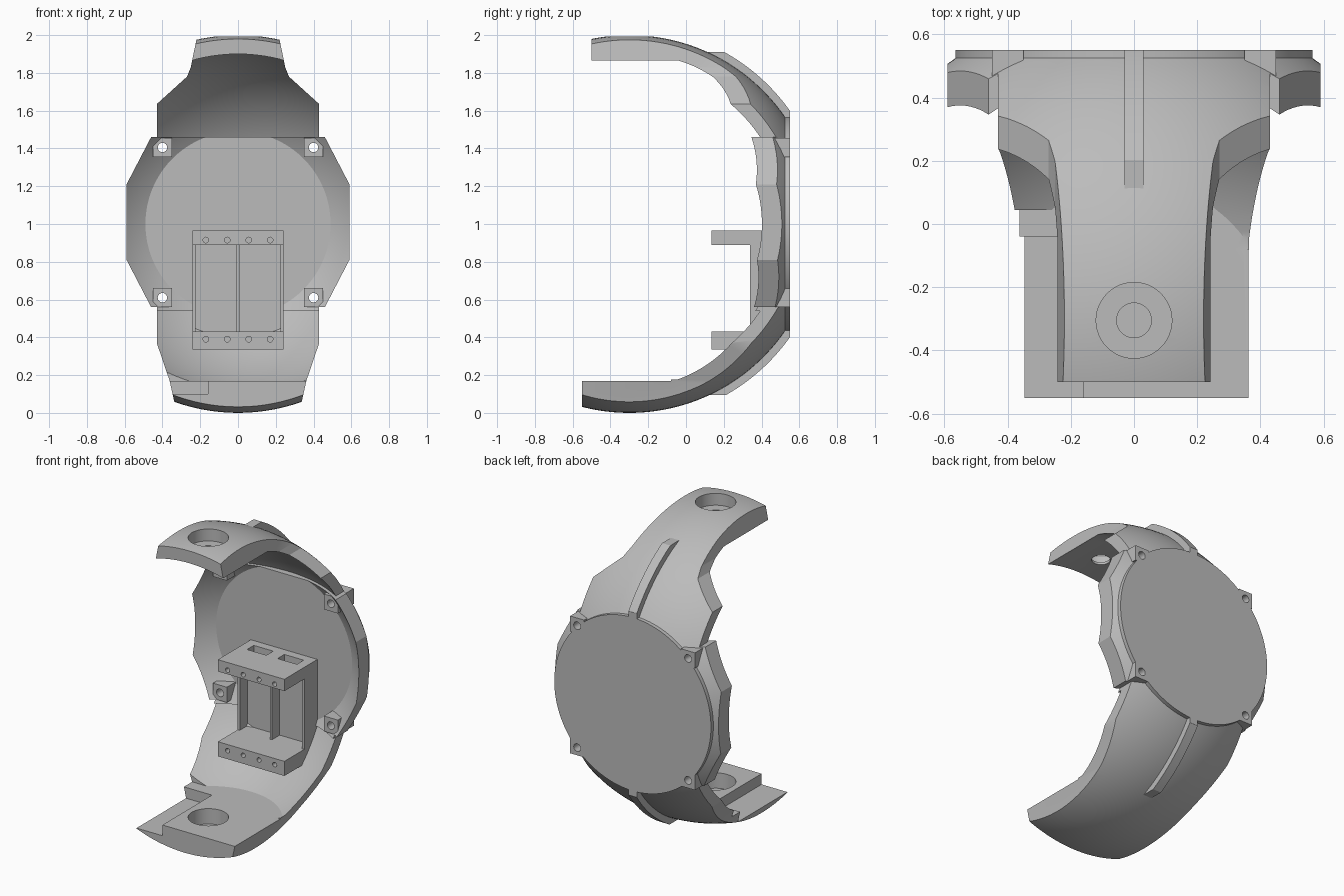
import bpy, bmesh, math
from mathutils import Vector

cube = bpy.data.objects.get("Cube")
if cube:
    bpy.data.objects.remove(cube, do_unlink=True)

CY, CZ = -0.30, 1.0          # centre of the spherical body
R_OUT, R_BORE = 1.0, 0.90
R_STRAP, R_WING = 0.936, 0.917   # inner radii of the straps and of the middle band
BACK, FLOOR = 0.55, 0.475    # outer and inner face of the back plate

grey = bpy.data.materials.new("plain_grey")
grey.use_nodes = True
GREY = (0.5, 0.5, 0.5, 1)
grey.diffuse_color = GREY
grey.node_tree.nodes["Principled BSDF"].inputs["Base Color"].default_value = GREY


def make(name, bm):
    bmesh.ops.recalc_face_normals(bm, faces=bm.faces)
    mesh = bpy.data.meshes.new(name)
    bm.to_mesh(mesh)
    bm.free()
    mesh.materials.append(grey)
    ob = bpy.data.objects.new(name, mesh)
    bpy.context.collection.objects.link(ob)
    return ob


def box(name, x0, x1, y0, y1, z0, z1):
    bm = bmesh.new()
    bmesh.ops.create_cube(bm, size=1)
    for v in bm.verts:
        v.co = ((x0 + x1) / 2 + v.co.x * (x1 - x0),
                (y0 + y1) / 2 + v.co.y * (y1 - y0),
                (z0 + z1) / 2 + v.co.z * (z1 - z0))
    return make(name, bm)


def prism(name, points, to_3d, depth):
    """Extrude a flat polygon along a vector."""
    bm = bmesh.new()
    face = bm.faces.new([bm.verts.new(to_3d(a, b)) for a, b in points])
    ext = bmesh.ops.extrude_face_region(bm, geom=[face])
    moved = [g for g in ext["geom"] if isinstance(g, bmesh.types.BMVert)]
    bmesh.ops.translate(bm, verts=moved, vec=Vector(depth))
    return make(name, bm)


def circle(r, n=48, a0=0.0, b0=0.0):
    return [(a0 + r * math.cos(math.tau * i / n), b0 + r * math.sin(math.tau * i / n))
            for i in range(n)]


def rod_y(name, x, z, r, y0, y1, n=24):
    return prism(name, circle(r, n, x, z), lambda a, b: (a, y0, b), (0, y1 - y0, 0))


def rod_z(name, x, y, r, z0, z1, n=48):
    return prism(name, circle(r, n, x, y), lambda a, b: (a, b, z0), (0, 0, z1 - z0))


def lathe(name, profile, n=128):
    """Spin (radius, y) points about the body's front-back axis."""
    bm = bmesh.new()
    rings = [[bm.verts.new((a, y, CZ + b)) for a, b in circle(r, n)] for r, y in profile]
    for lo, hi in zip(rings, rings[1:]):
        for i in range(n):
            j = (i + 1) % n
            bm.faces.new((lo[i], lo[j], hi[j], hi[i]))
    bm.faces.new(rings[0])
    bm.faces.new(rings[-1])
    return make(name, bm)


def arc(radius, y0, y1, n=36):
    """Points of a sphere's profile between two depths, even in angle."""
    t0, t1 = (math.acos((y - CY) / radius) for y in (y0, y1))
    ts = [t0 + (t1 - t0) * i / n for i in range(n + 1)]
    return [(radius * math.sin(t), CY + radius * math.cos(t)) for t in ts]


def boolean(target, tool, op="DIFFERENCE", keep=False):
    mod = target.modifiers.new("cut", "BOOLEAN")
    mod.operation, mod.object, mod.solver = op, tool, "EXACT"
    bpy.context.view_layer.objects.active = target
    bpy.ops.object.modifier_apply(modifier=mod.name)
    if not keep:
        bpy.data.objects.remove(tool, do_unlink=True)


def hollow(radius, y_end):
    """Bore that ends in a spherical bowl."""
    start = CY + math.sqrt(radius ** 2 - R_BORE ** 2)
    return lathe("hollow", [(R_BORE, -1.0)] + arc(radius, start, y_end))


# Shell: spherical body trimmed to the front outline
shell = lathe("body_shell", arc(R_OUT, -0.6, 0.525) + [(0.565, BACK)])
half = [(0.205, 2.05), (0.25, 1.83), (0.27, 1.78), (0.43, 1.635), (0.43, 1.46),
        (0.46, 1.46), (0.59, 1.21), (0.59, 0.81), (0.46, 0.56), (0.43, 0.56),
        (0.43, 0.37), (0.362, 0.17), (0.32, -0.02)]
outline = half + [(-x, z) for x, z in reversed(half)]
boolean(shell, prism("outline", outline, lambda a, b: (a, -0.55, b), (0, 1.2, 0)), "INTERSECT")

# Hollow it: thinner straps, thicker middle band, solid lower pad
strap_hollow = hollow(R_STRAP, 0.515)
boolean(strap_hollow, box("band", -1.2, 1.2, 0.0, 1, 0.54, 1.46))
for cavity in (strap_hollow, hollow(R_WING, FLOOR)):
    boolean(cavity, box("pad_keep", -1.2, 1.2, -1.2, 1, -0.2, 0.17))
    boolean(shell, cavity)

# Trims: lower pad flat, upper strap end, stepped notch on the right of the pad
boolean(shell, box("pad_flat", -0.7, 0.7, -1, -0.08, 0.17, 0.6))
boolean(shell, box("upper_end", -1, 1, -1, -0.5, 1.2, 2.3))
boolean(shell, box("notch_ledge", -0.7, -0.1, -1, 0.045, 0.17, 0.5))
boolean(shell, box("notch_step", -0.7, -0.16, -1, -0.04, 0.10, 0.4))

# Pivot holes: counterbored above, blind below
boolean(shell, rod_z("upper_counterbore", 0, -0.305, 0.12, 1.915, 2.2))
boolean(shell, rod_z("upper_bore", 0, -0.305, 0.055, 1.7, 2.1))
boolean(shell, rod_z("lower_pocket", 0, -0.305, 0.12, 0.07, 0.4))

# Corner mounts with screw holes through mount and shell
for side, x in (("left", 0.40), ("right", -0.40)):
    for level, z in (("upper", 1.405), ("lower", 0.61)):
        mount = box(f"{level}_{side}_mount", x - 0.05, x + 0.05, 0.385, BACK, z - 0.05, z + 0.05)
        hole = rod_y("screw_hole", x, z, 0.025, 0.2, 0.7)
        boolean(mount, hole, keep=True)
        boolean(shell, hole)

# Ribs down the back, above and below the plate
for name, z0, z1 in (("upper_rib", 1.5, 1.91), ("lower_rib", 0.095, 0.5)):
    rib = prism(name, circle(1.04, 160, CY, CZ), lambda a, b: (-0.03, a, b), (0.06, 0, 0))
    boolean(rib, prism("core", circle(0.96, 160, CY, CZ), lambda a, b: (-0.1, a, b), (0.2, 0, 0)))
    boolean(rib, box("span", -0.2, 0.2, 0.1, BACK, z0, z1), "INTERSECT")

# Bracket: two drilled blocks joined by thin walls and a back panel
END = FLOOR + 0.01
upper = box("bracket_upper_block", -0.24, 0.24, 0.135, END, 0.888, 0.965)
lower = box("bracket_lower_block", -0.24, 0.24, 0.135, END, 0.335, 0.43)
for block, z in ((upper, 0.915), (lower, 0.39)):
    for x in (-0.17, -0.057, 0.057, 0.17):
        boolean(block, rod_y("pin_hole", x, z, 0.015, 0.0, 0.22, 16))
for x in (-0.11, 0.11):
    boolean(upper, box("slot", x - 0.07, x + 0.07, 0.35, 0.42, 0.8, 1.1))
walls = [box(f"bracket_{name}", x0, x1, y0, END, 0.42, 0.90) for name, x0, x1, y0 in (
    ("right_wall", -0.24, -0.225, 0.34), ("middle_wall", -0.007, 0.007, 0.34),
    ("left_wall", 0.225, 0.24, 0.34), ("back_panel", -0.23, 0.23, 0.42))]
# Keep the bracket's back within the thickness of the shell
for part in [lower] + walls:
    boolean(part, lathe("inside", arc(0.965, -0.4, 0.49)), "INTERSECT")

# Smooth the curved faces, keep the edges sharp
bpy.ops.object.select_all(action="DESELECT")
for ob in bpy.context.collection.objects:
    if ob.type == "MESH" and grey.name in ob.data.materials:
        ob.select_set(True)
        bpy.context.view_layer.objects.active = ob
bpy.ops.object.shade_smooth_by_angle(angle=math.radians(25))
